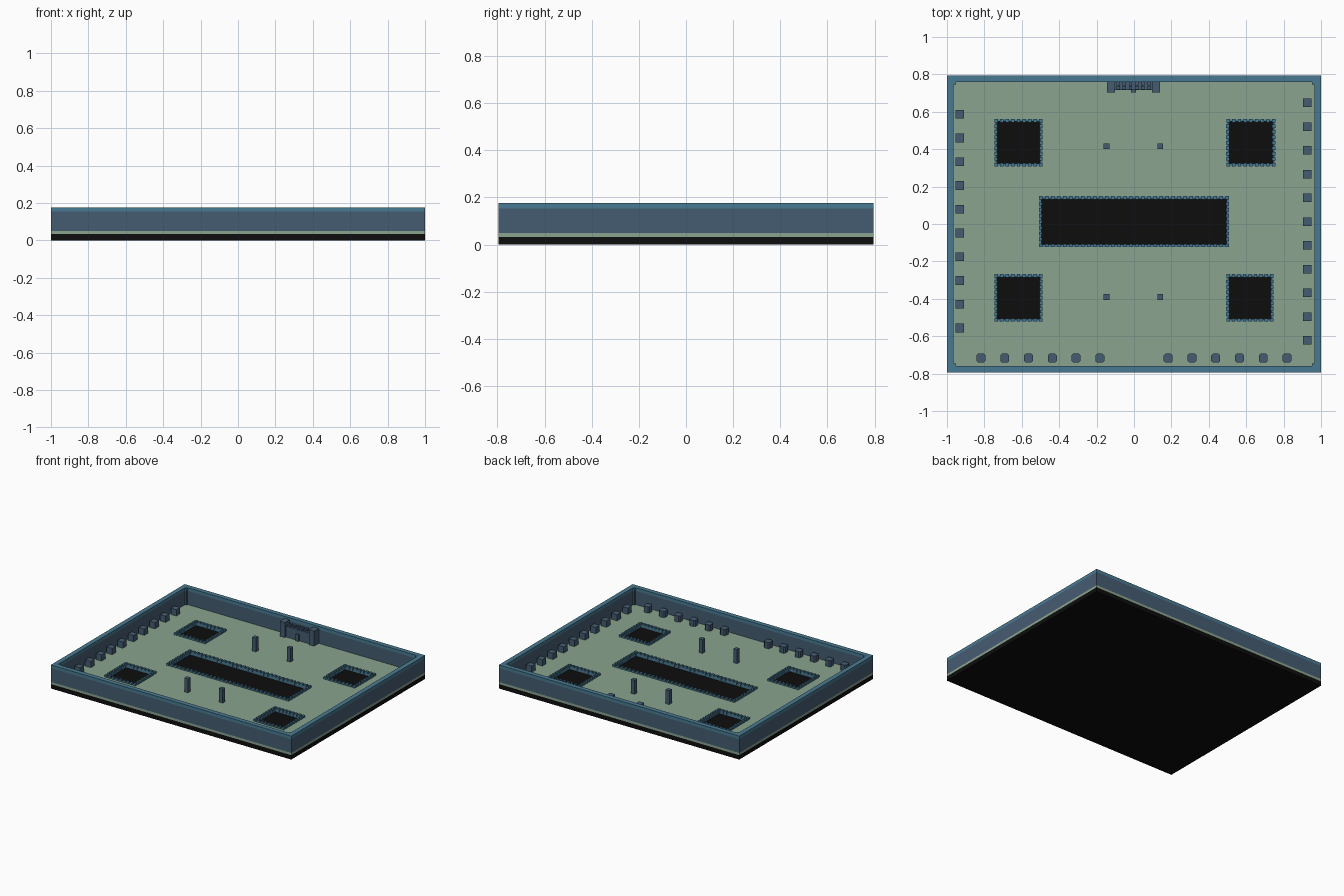
import bpy, bmesh

if "Cube" in bpy.data.objects:
    bpy.data.objects.remove(bpy.data.objects["Cube"], do_unlink=True)


def material(name, srgb):
    lin = [((c / 255 + 0.055) / 1.055) ** 2.4 if c > 10 else c / 255 / 12.92 for c in srgb]
    m = bpy.data.materials.new(name)
    m.use_nodes = True
    m.diffuse_color = (*lin, 1)
    m.node_tree.nodes["Principled BSDF"].inputs["Base Color"].default_value = (*lin, 1)
    return m


GREEN = material("sage green", (138, 163, 143))
BLUE = material("slate blue", (69, 92, 114))
TEAL = material("teal", (73, 122, 146))
BLACK = material("black", (13, 13, 13))


def boxes(name, spans, mat, chamfer=0.0):
    """One object made of boxes given as (x0, x1, y0, y1, z0, z1)."""
    bm = bmesh.new()
    for x0, x1, y0, y1, z0, z1 in spans:
        verts = bmesh.ops.create_cube(bm, size=1)["verts"]
        for v in verts:
            v.co = ((x0 + x1) / 2 + v.co.x * (x1 - x0),
                    (y0 + y1) / 2 + v.co.y * (y1 - y0),
                    (z0 + z1) / 2 + v.co.z * (z1 - z0))
    if chamfer:
        upright = [e for e in bm.edges if abs(e.verts[0].co.z - e.verts[1].co.z) > 0.01]
        bmesh.ops.bevel(bm, geom=upright, offset=chamfer, segments=1, affect='EDGES')
    me = bpy.data.meshes.new(name)
    bm.to_mesh(me)
    bm.free()
    me.materials.append(mat)
    ob = bpy.data.objects.new(name, me)
    bpy.context.collection.objects.link(ob)
    return ob


def block(x, y, w, z0, z1):
    """Square upright block centred on x, y."""
    return (x - w / 2, x + w / 2, y - w / 2, y + w / 2, z0, z1)


def ring(x0, x1, y0, y1, t, z0, z1, name, mat):
    """Rectangular frame of thickness t, measured inwards, with clean inner faces."""
    bm = bmesh.new()
    outer = [(x0, y0), (x1, y0), (x1, y1), (x0, y1)]
    inner = [(x0 + t, y0 + t), (x1 - t, y0 + t), (x1 - t, y1 - t), (x0 + t, y1 - t)]
    loops = [[bm.verts.new((x, y, z)) for x, y in pts]
             for pts, z in ((outer, z0), (outer, z1), (inner, z1), (inner, z0))]
    for k in range(4):
        a, b = loops[k], loops[(k + 1) % 4]
        for i in range(4):
            j = (i + 1) % 4
            bm.faces.new((a[i], a[j], b[j], b[i]))
    me = bpy.data.meshes.new(name)
    bm.to_mesh(me)
    bm.free()
    me.materials.append(mat)
    ob = bpy.data.objects.new(name, me)
    bpy.context.collection.objects.link(ob)
    return ob


X, Y = 1.0, 0.795
BASE, FLOOR, TRIM, TOP = 0.033, 0.05, 0.153, 0.177
WALL = 0.035

# Base slab and green floor
boxes("base_slab", [(-X, X, -Y, Y, 0, BASE)], BLACK)
floor = boxes("floor_plate", [(-X, X, -Y, Y, BASE, FLOOR)], GREEN)

# Pits cut through the floor, each with a toothed rim
PITS = {
    "back_right": (-0.745, -0.49, 0.31, 0.56),
    "back_left": (0.495, 0.755, 0.31, 0.56),
    "front_right": (-0.745, -0.49, -0.52, -0.27),
    "front_left": (0.495, 0.745, -0.52, -0.27),
    "centre": (-0.507, 0.507, -0.122, 0.147),
}
LIP, TOOTH, PITCH = 0.013, 0.018, 0.033
cutter = boxes("pit_cutter", [(*p, 0.0, 0.1) for p in PITS.values()], GREEN)
cutter.hide_render = True
cut = floor.modifiers.new("pits", 'BOOLEAN')
cut.operation, cut.solver, cut.object = 'DIFFERENCE', 'EXACT', cutter
bpy.context.view_layer.objects.active = floor
floor.select_set(True)
bpy.ops.object.modifier_apply(modifier=cut.name)
bpy.data.objects.remove(cutter, do_unlink=True)

for name, (x0, x1, y0, y1) in PITS.items():
    ring(x0, x1, y0, y1, LIP, BASE, 0.055, name + "_pit_rim", TEAL)
    teeth = []
    nx, ny = round((x1 - x0) / PITCH), round((y1 - y0) / PITCH)
    for i in range(nx + 1):
        x = x0 + 0.008 + (x1 - x0 - 0.016) * i / nx
        teeth += [block(x, y, TOOTH, 0.04, 0.066) for y in (y0 + 0.007, y1 - 0.007)]
    for i in range(1, ny):
        y = y0 + 0.008 + (y1 - y0 - 0.016) * i / ny
        teeth += [block(x, y, TOOTH, 0.04, 0.066) for x in (x0 + 0.007, x1 - 0.007)]
    boxes(name + "_pit_teeth", teeth, TEAL)

# Outer wall, its cap and small inner corner posts
ring(-X, X, -Y, Y, WALL, FLOOR, TRIM, "outer_wall", BLUE)
ring(-X, X, -Y, Y, WALL, TRIM, TOP, "wall_cap", TEAL)
corners = [(sx * (X - WALL - 0.006), sy * (Y - WALL - 0.006)) for sx in (-1, 1) for sy in (-1, 1)]
boxes("corner_posts", [block(x, y, 0.016, FLOOR, TRIM) for x, y in corners], BLUE)
boxes("corner_post_caps", [block(x, y, 0.016, TRIM, TOP - 0.001) for x, y in corners], TEAL)

# Rows of blocks along the sides and front
STEP = 0.127
boxes("right_side_blocks", [block(-0.931, 0.587 - STEP * i, 0.046, FLOOR, 0.097)
                            for i in range(10)], BLUE)
boxes("left_side_blocks", [block(0.926, 0.648 - STEP * i, 0.046, FLOOR, 0.097)
                           for i in range(11)], BLUE)
boxes("front_blocks", [block(s * (0.183 + STEP * i), -0.717, 0.048, FLOOR, 0.097)
                       for s in (-1, 1) for i in range(6)], BLUE, chamfer=0.009)

# Four tall posts
boxes("tall_posts", [block(x, y, 0.03, FLOOR, 0.155)
                     for x in (-0.147, 0.141) for y in (0.415, -0.39)], BLUE)

# Gatehouse on the back wall: two towers, a middle block, studs and a tab
BACK = Y - WALL
boxes("gate_towers", [(-0.145, -0.102, 0.703, BACK, FLOOR, 0.163),
                      (0.097, 0.14, 0.703, BACK, FLOOR, 0.163)], BLUE)
boxes("gate_body", [(-0.102, 0.097, 0.716, BACK, FLOOR, 0.13)], BLUE)
boxes("gate_studs", [block(-0.085 + 0.033 * i, y, 0.018, 0.13, 0.142)
                     for i in range(6) for y in (0.728, 0.75)], BLUE)
boxes("gate_tab", [(-0.016, 0.011, 0.703, 0.716, FLOOR, 0.10)], BLUE)
